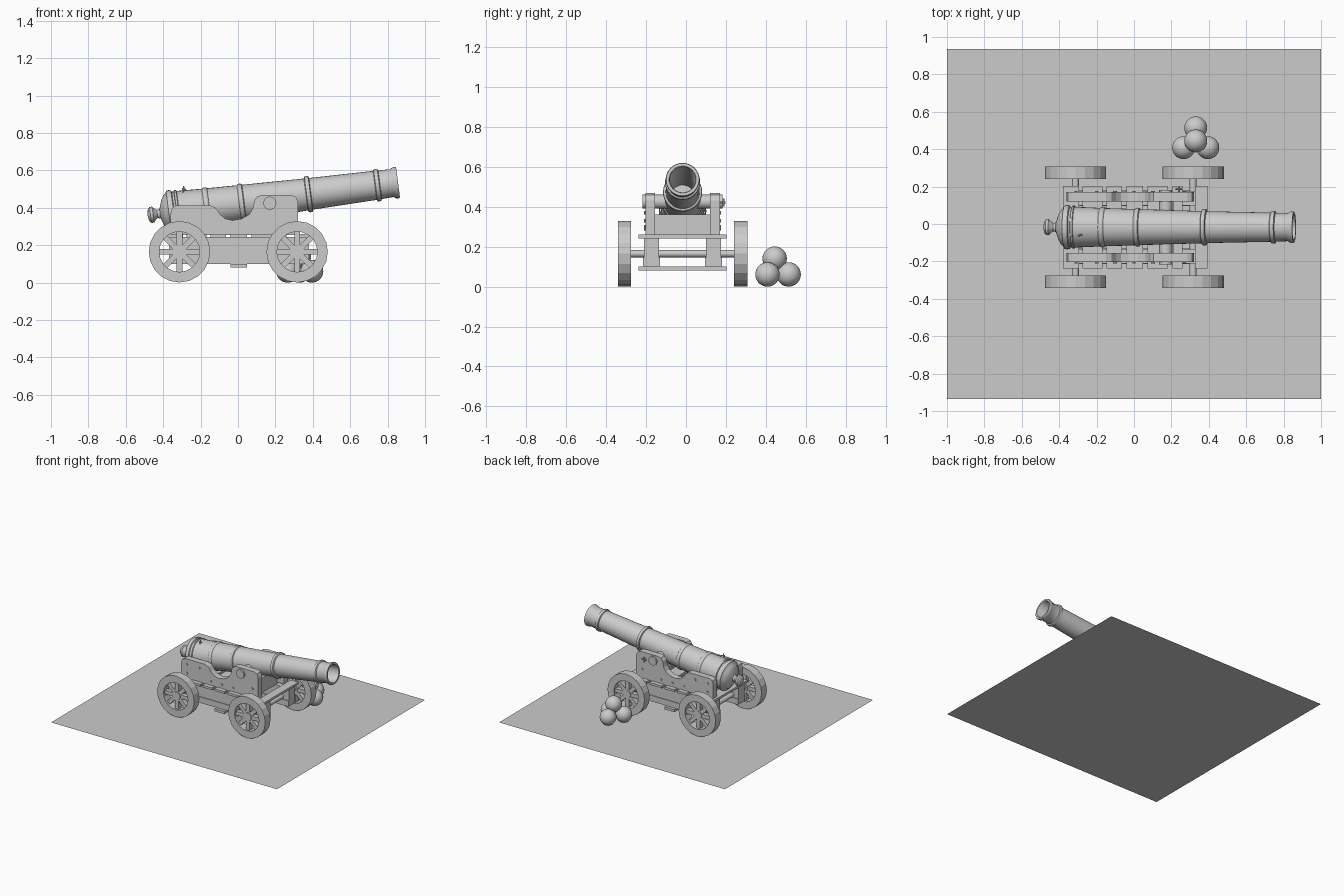
import bpy, bmesh, math
from mathutils import Matrix, Vector

if "Cube" in bpy.data.objects:
    bpy.data.objects.remove(bpy.data.objects["Cube"])

CY = -0.017                      # centre line of the gun
TILT = math.radians(7.5)         # barrel elevation
AXLES = (-0.313, 0.316)


def finish(name, bm, smooth=None):
    bmesh.ops.recalc_face_normals(bm, faces=bm.faces)
    me = bpy.data.meshes.new(name)
    bm.to_mesh(me)
    bm.free()
    ob = bpy.data.objects.new(name, me)
    bpy.context.collection.objects.link(ob)
    if smooth:
        bpy.ops.object.select_all(action='DESELECT')
        ob.select_set(True)
        bpy.context.view_layer.objects.active = ob
        bpy.ops.object.shade_smooth_by_angle(angle=math.radians(smooth))
    return ob


def box(name, x0, x1, y0, y1, z0, z1):
    bm = bmesh.new()
    bmesh.ops.create_cube(bm, size=1)
    bmesh.ops.scale(bm, vec=(x1 - x0, y1 - y0, z1 - z0), verts=bm.verts)
    bmesh.ops.translate(bm, vec=((x0 + x1) / 2, (y0 + y1) / 2, (z0 + z1) / 2), verts=bm.verts)
    return finish(name, bm)


def rod(name, a, b, r, n=16):
    a, b = Vector(a), Vector(b)
    rot = (b - a).to_track_quat('Z', 'Y').to_matrix().to_4x4()
    bm = bmesh.new()
    bmesh.ops.create_cone(bm, cap_ends=True, segments=n, radius1=r, radius2=r,
                          depth=(b - a).length, matrix=Matrix.Translation((a + b) / 2) @ rot)
    return finish(name, bm, 35)


def lathe(name, profile, n, closed=False, smooth=None):
    """Revolve (axial, radius) points around the local x axis."""
    bm = bmesh.new()
    rings = [[bm.verts.new((t, r * math.cos(k * math.tau / n), r * math.sin(k * math.tau / n)))
              for k in range(n)] for t, r in profile]
    pairs = list(zip(rings, rings[1:]))
    if closed:
        pairs.append((rings[-1], rings[0]))
    for a, b in pairs:
        for k in range(n):
            j = (k + 1) % n
            bm.faces.new((a[k], a[j], b[j], b[k]))
    if not closed:
        bm.faces.new(rings[0])
        bm.faces.new(rings[-1])
    return finish(name, bm, smooth)


# ground sheet
bm = bmesh.new()
bmesh.ops.create_grid(bm, x_segments=1, y_segments=1, size=1)
bmesh.ops.scale(bm, vec=(1, 0.935, 1), verts=bm.verts)
finish("ground_sheet", bm)

# barrel: knob, breech, tapered body with raised bands, muzzle lip, bore
profile = [(-0.487, 0.012), (-0.482, 0.032), (-0.472, 0.043), (-0.458, 0.043), (-0.447, 0.03),
           (-0.435, 0.022), (-0.42, 0.026), (-0.412, 0.05), (-0.405, 0.07), (-0.39, 0.095),
           (-0.378, 0.103), (-0.373, 0.116), (-0.36, 0.119), (-0.347, 0.116), (-0.343, 0.108),
           (-0.333, 0.108), (-0.33, 0.115), (-0.32, 0.115), (-0.317, 0.109)]
for t, body, high in ((-0.168, 0.102, 0.109), (0.02, 0.096, 0.104),
                      (0.38, 0.085, 0.098), (0.752, 0.077, 0.088)):
    profile += [(t - 0.014, body + 0.001), (t - 0.01, high - 0.002), (t, high),
                (t + 0.01, high - 0.002), (t + 0.014, body)]
profile += [(0.83, 0.075), (0.842, 0.083), (0.856, 0.085), (0.863, 0.082),
            (0.863, 0.068), (0.855, 0.064), (0.18, 0.062)]
barrel = lathe("barrel", profile, 32, smooth=40)
barrel.matrix_world = Matrix.Translation((0, CY, 0.4235)) @ Matrix.Rotation(-TILT, 4, 'Y')
rod("trunnion", (0.17, CY - 0.2, 0.425), (0.17, CY + 0.2, 0.425), 0.035, 24)
rod("fuse", (-0.295, CY - 0.04, 0.465), (-0.29, CY - 0.045, 0.515), 0.004, 8)
rod("fuse_tip", (-0.298, CY - 0.047, 0.502), (-0.278, CY - 0.04, 0.497), 0.004, 8)

# carriage cheeks with a scooped top edge
cheek = [(-0.36, 0.255), (-0.36, 0.37), (-0.352, 0.4), (-0.33, 0.413), (-0.15, 0.413),
         (-0.12, 0.4), (-0.095, 0.365), (-0.07, 0.343), (-0.03, 0.333), (0.02, 0.342),
         (0.06, 0.365), (0.078, 0.395), (0.088, 0.44), (0.105, 0.462), (0.13, 0.469),
         (0.285, 0.469), (0.31, 0.458), (0.322, 0.43), (0.322, 0.255)]
for side in (-1, 1):
    label = "right" if side < 0 else "left"
    bm = bmesh.new()
    face = bm.faces.new([bm.verts.new((x, CY + side * 0.138, z)) for x, z in cheek])
    ext = bmesh.ops.extrude_face_region(bm, geom=[face])
    bmesh.ops.translate(bm, vec=(0, side * 0.049, 0),
                        verts=[v for v in ext["geom"] if isinstance(v, bmesh.types.BMVert)])
    finish("cheek_" + label, bm)
    # long beams below the deck
    y = CY + side * 0.155
    box("beam_upper_" + label, -0.37, 0.38, y - 0.038, y + 0.038, 0.147, 0.245)
    box("beam_lower_" + label, -0.37, 0.38, y - 0.043, y + 0.043, 0.1, 0.147)

# deck planks, cross plank underneath, transom between the cheeks
for x0, x1 in ((-0.38, -0.295), (-0.275, -0.168), (-0.148, -0.065), (-0.04, 0.047),
               (0.072, 0.18), (0.205, 0.26), (0.325, 0.393)):
    box("deck_plank", x0, x1, CY - 0.221, CY + 0.221, 0.242, 0.26)
box("bottom_plank", -0.04, 0.047, CY - 0.221, CY + 0.221, 0.08, 0.1)
box("transom", 0.21, 0.26, CY - 0.14, CY + 0.14, 0.258, 0.36)

# cheek bolts and a small cross handle
for x, z in ((-0.31, 0.37), (-0.31, 0.3), (-0.2, 0.37), (-0.1, 0.29), (0.0, 0.29), (0.1, 0.29), (0.27, 0.33)):
    for side in (-1, 1):
        rod("bolt", (x, CY + side * 0.18, z), (x, CY + side * 0.193, z), 0.009, 8)
rod("handle_stem", (0.24, CY + 0.18, 0.42), (0.24, CY + 0.215, 0.42), 0.005, 8)
rod("handle_bar", (0.222, CY + 0.205, 0.42), (0.258, CY + 0.205, 0.42), 0.005, 8)
rod("handle_drop", (0.24, CY + 0.205, 0.4), (0.24, CY + 0.205, 0.44), 0.005, 8)

# axles and spoked wheels
R = 0.164
for ax in AXLES:
    rod("axle", (ax, CY - 0.31, 0.165), (ax, CY + 0.31, 0.165), 0.018)
    for side in (-1, 1):
        place = Matrix.Translation((ax, CY + side * 0.291, 0.165))
        rim = lathe("wheel_rim", [(-0.033, 0.108), (-0.033, R), (0.033, R), (0.033, 0.108)], 20, closed=True)
        rim.matrix_world = place @ Matrix.Rotation(math.pi / 2, 4, 'Z')
        for k in range(4):
            spoke = box("wheel_spoke", -0.114, 0.114, -0.018, 0.018, -0.015, 0.015)
            spoke.matrix_world = place @ Matrix.Rotation(k * math.pi / 4, 4, 'Y')
        hub = lathe("wheel_hub", [(-0.024, 0.032), (0.024, 0.032)], 16, smooth=35)
        hub.matrix_world = place @ Matrix.Rotation(math.pi / 2, 4, 'Z')

# stack of cannonballs
for p in ((0.265, 0.408, 0.061), (0.395, 0.408, 0.061), (0.33, 0.514, 0.061), (0.33, 0.444, 0.14)):
    bm = bmesh.new()
    bmesh.ops.create_uvsphere(bm, u_segments=28, v_segments=16, radius=0.061,
                              matrix=Matrix.Translation(p))
    finish("cannonball", bm, 40)
